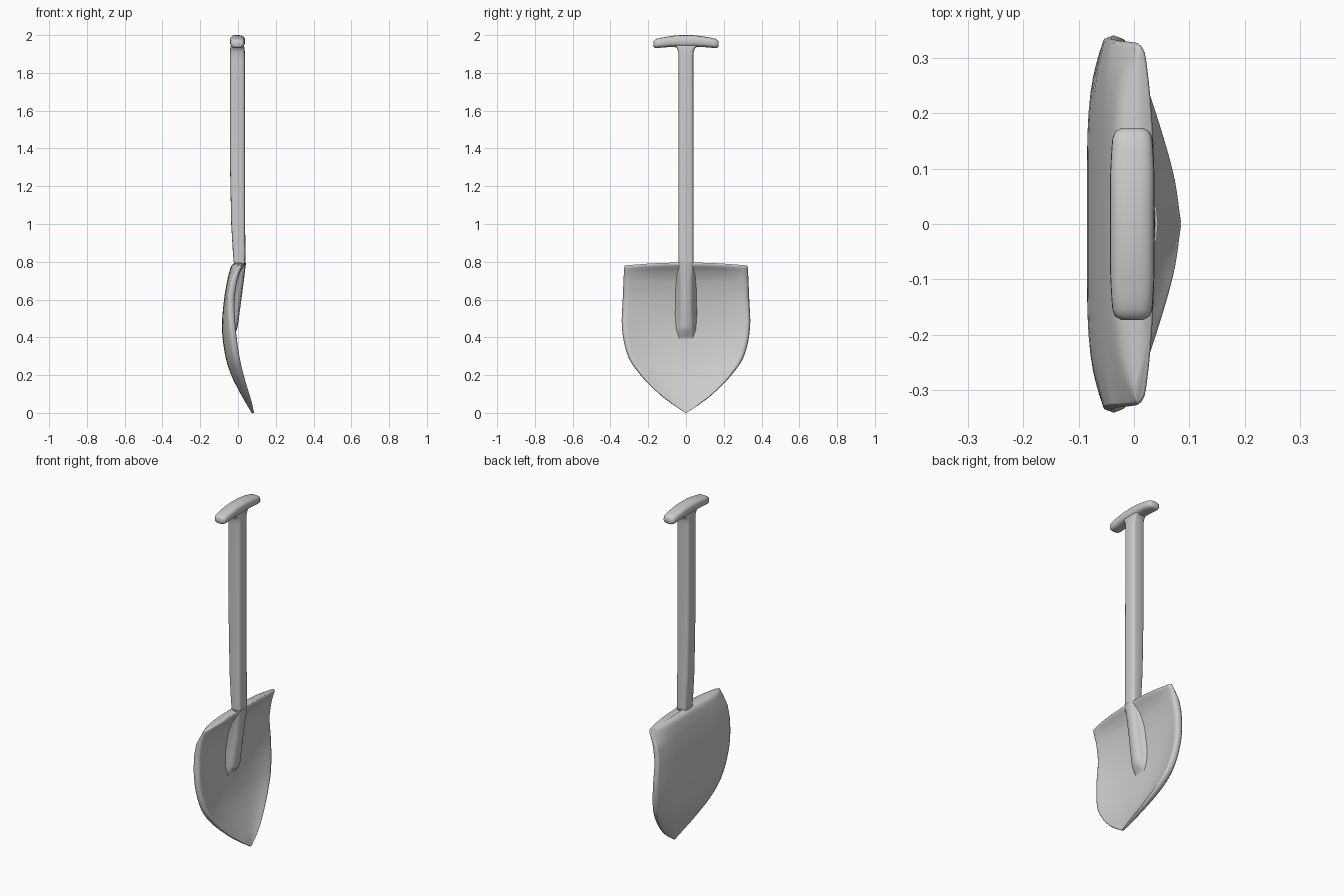
import bpy, bmesh, math

if "Cube" in bpy.data.objects:
    bpy.data.objects.remove(bpy.data.objects["Cube"])


def loft(name, rings, angle=50):
    """Skin a list of closed rings and cap both ends."""
    bm = bmesh.new()
    vs = [[bm.verts.new(p) for p in r] for r in rings]
    n = len(vs[0])
    for a, b in zip(vs, vs[1:]):
        for i in range(n):
            j = (i + 1) % n
            bm.faces.new((a[i], a[j], b[j], b[i]))
    bm.faces.new(vs[0])
    bm.faces.new(vs[-1])
    bmesh.ops.recalc_face_normals(bm, faces=bm.faces)
    me = bpy.data.meshes.new(name)
    bm.to_mesh(me)
    bm.free()
    ob = bpy.data.objects.new(name, me)
    bpy.context.collection.objects.link(ob)
    bpy.ops.object.select_all(action='DESELECT')
    bpy.context.view_layer.objects.active = ob
    ob.select_set(True)
    bpy.ops.object.shade_smooth_by_angle(angle=math.radians(angle))
    return ob


def spline(rows, steps):
    """Smooth interpolation through table rows."""
    out = []
    for i in range(len(rows) - 1):
        p = [rows[max(0, min(len(rows) - 1, i + k))] for k in (-1, 0, 1, 2)]
        h = p[2][0] - p[1][0]
        for s in range(steps):
            t = s / steps
            row = []
            for a, b, c, d in zip(*p):
                m0 = (c - a) / (p[2][0] - p[0][0]) * h
                m1 = (d - b) / (p[3][0] - p[1][0]) * h
                row.append((2*t**3 - 3*t*t + 1) * b + (t**3 - 2*t*t + t) * m0
                           + (3*t*t - 2*t**3) * c + (t**3 - t*t) * m1)
            out.append(row)
    return out + [list(rows[-1])]


def rounded(rx, ry, power, n=24):
    """Superellipse outline."""
    pts = []
    for i in range(n):
        c, s = math.cos(2*math.pi*i/n), math.sin(2*math.pi*i/n)
        pts.append((rx * math.copysign(abs(c)**(2/power), c),
                    ry * math.copysign(abs(s)**(2/power), s)))
    return pts


# Blade: height, half width, back x, front centre x, front rim x
table = [
    (0.0, .004, .072, .084, .085),
    (.05, .078, .043, .066, .076),
    (.10, .142, .014, .043, .062),
    (.20, .241, -.036, .003, .034),
    (.30, .307, -.067, -.025, .012),
    (.45, .339, -.085, -.044, -.008),
    (.60, .335, -.074, -.034, -.016),
    (.70, .331, -.057, -.012, -.003),
    (.75, .329, -.045, .012, .008),
    (.78, .327, -.034, .034, .017),
    (.790, .325, -.022, .037, .018),
    (.796, .320, -.004, .034, .016),
]
N = 24
us = [math.sin(math.pi / 2 * (2*i/N - 1)) for i in range(N + 1)]
rings = []
for z, w, back, mid, rim in spline(table, 4):
    drop = .015 * max(0, (z - .6) / .195)
    # thick, rounded outer edge
    thick = min(.046, .012 + z * .16, .016 + (.8 - z) * .3)
    edge = rim - thick
    ring = [(mid + (rim - mid) * abs(u)**2.8 - .25*thick*max(0, (abs(u) - .95)/.05)**2,
             w * u * .985, z - drop*u*u) for u in us]
    ring.append((rim - .55 * thick, w, z - drop))
    ring += [(back + (edge + .15*thick - back) * abs(u)**5, w * u * .985, z - drop*u*u)
             for u in reversed(us)]
    ring.append((rim - .55 * thick, -w, z - drop))
    rings.append(ring)
loft("blade", rings, 85)

# Socket ridge, fading into the hollow: height, front x, half width, hollow x
rings = []
for z, fx, hw, surf in [(.385, -.042, .035, -.043), (.41, -.034, .04, -.044),
                        (.435, -.008, .04, -.046), (.46, -.001, .038, -.046),
                        (.6, .018, .035, -.036), (.7, .031, .035, -.014),
                        (.76, .038, .036, .015), (.797, .043, .038, .02)]:
    h = fx - surf
    foot = hw + .5 * h
    right = [(fx, 0, z), (fx - .1*h, hw * .75, z), (fx - .4*h, hw, z),
             (fx - .8*h, hw + .12*h, z), (surf - .003, foot, z), (surf - .025, foot, z)]
    rings.append(right + [(x, -y, z) for x, y, z in reversed(right[1:])])
loft("socket", rings, 70)

# Shaft, flaring sideways into the grip
rings = []
for z, cx, rx, ry in [(.77, .009, .029, .039), (.85, .006, .033, .04),
                      (1.0, .001, .037, .04), (1.3, -.002, .040, .04),
                      (1.88, -.003, .040, .039), (1.91, -.003, .039, .041),
                      (1.93, -.003, .038, .048), (1.944, -.003, .034, .066),
                      (1.965, -.003, .03, .08)]:
    rings.append([(cx + x, y, z) for x, y in rounded(rx, ry, 4.5)])
loft("shaft", rings)

# Arched cross grip with drooping ends
half = [(0, 1.968, .040, .032), (.05, 1.968, .040, .031), (.09, 1.965, .040, .028),
        (.13, 1.960, .038, .0265), (.155, 1.956, .036, .025),
        (.167, 1.954, .031, .020), (.173, 1.953, .02, .012)]
stations = [(-y, z, a, b) for y, z, a, b in reversed(half[1:])] + half
loft("grip", [[(-.003 + p, y, z + q) for p, q in rounded(rx, rz, 2.8)]
              for y, z, rx, rz in stations])
